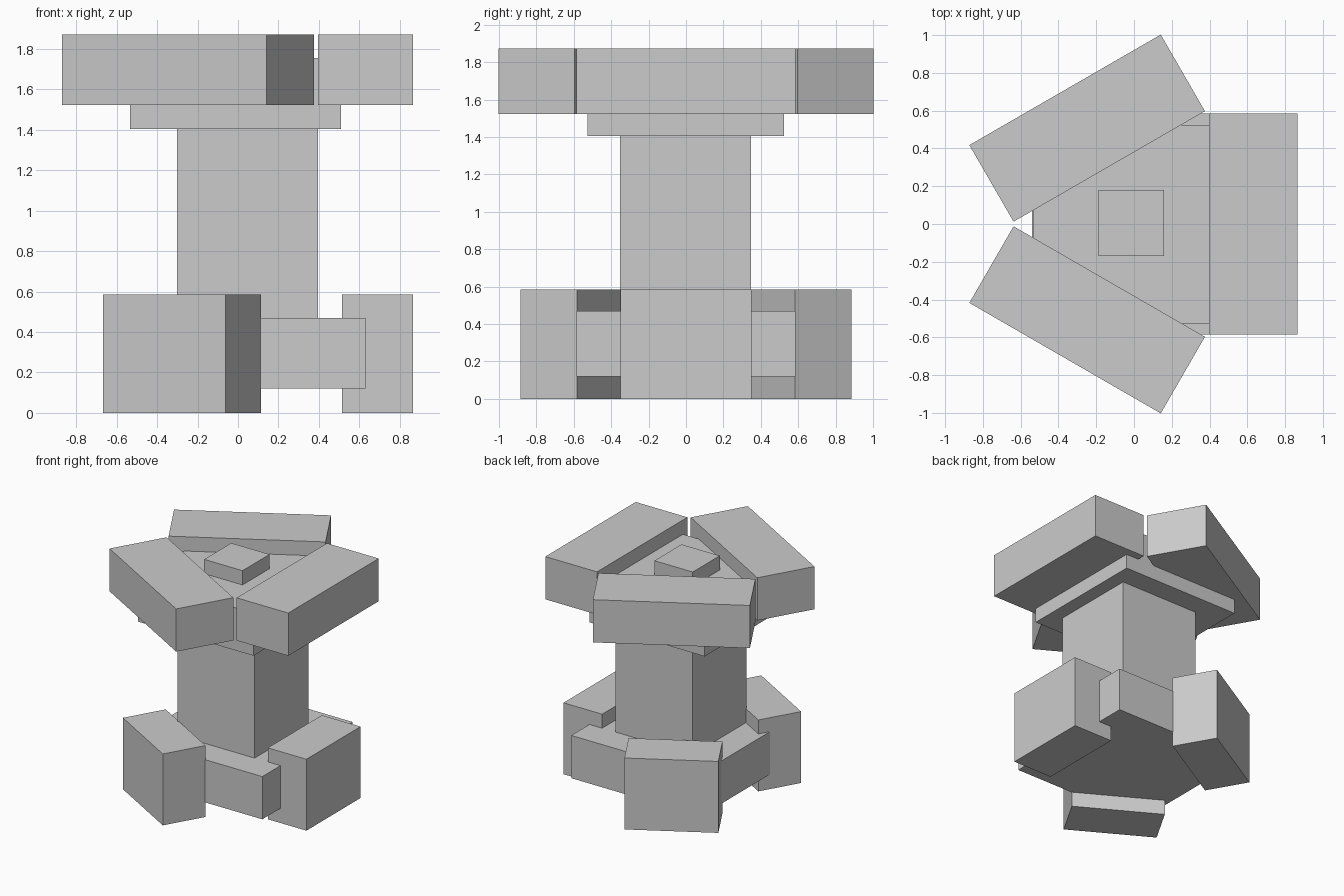
import bpy, bmesh
from math import radians
from mathutils import Matrix, Vector

if "Cube" in bpy.data.objects:
    bpy.data.objects.remove(bpy.data.objects["Cube"])

AXIS = Vector((0.045, 0, 0))  # centre of the three-fold symmetry


def block(name, x, y, z, turn=0):
    """Box from (min, max) ranges, turned about the central axis."""
    bm = bmesh.new()
    bmesh.ops.create_cube(bm, size=1)
    size = [r[1] - r[0] for r in (x, y, z)]
    mid = [(r[0] + r[1]) / 2 for r in (x, y, z)]
    bmesh.ops.scale(bm, vec=size, verts=bm.verts)
    bmesh.ops.translate(bm, vec=mid, verts=bm.verts)
    bmesh.ops.rotate(bm, cent=AXIS, verts=bm.verts,
                     matrix=Matrix.Rotation(radians(turn), 3, 'Z'))
    mesh = bpy.data.meshes.new(name)
    bm.to_mesh(mesh)
    bm.free()
    obj = bpy.data.objects.new(name, mesh)
    bpy.context.collection.objects.link(obj)
    return obj


# Central stack
block("base_block", (-0.54, 0.63), (-0.585, 0.585), (0.12, 0.47))
block("column", (-0.303, 0.397), (-0.352, 0.348), (0.47, 1.405))
block("top_plate", (-0.535, 0.51), (-0.527, 0.523), (1.405, 1.755))
block("top_cap", (-0.187, 0.16), (-0.17, 0.18), (1.755, 1.872))

# Three feet and three rim blocks around the axis
for i in range(3):
    block(f"foot_{i + 1}", (0.515, 0.865), (-0.35, 0.35), (0, 0.585), 120 * i)
    block(f"rim_block_{i + 1}", (0.397, 0.865), (-0.585, 0.585), (1.522, 1.872), 120 * i)
